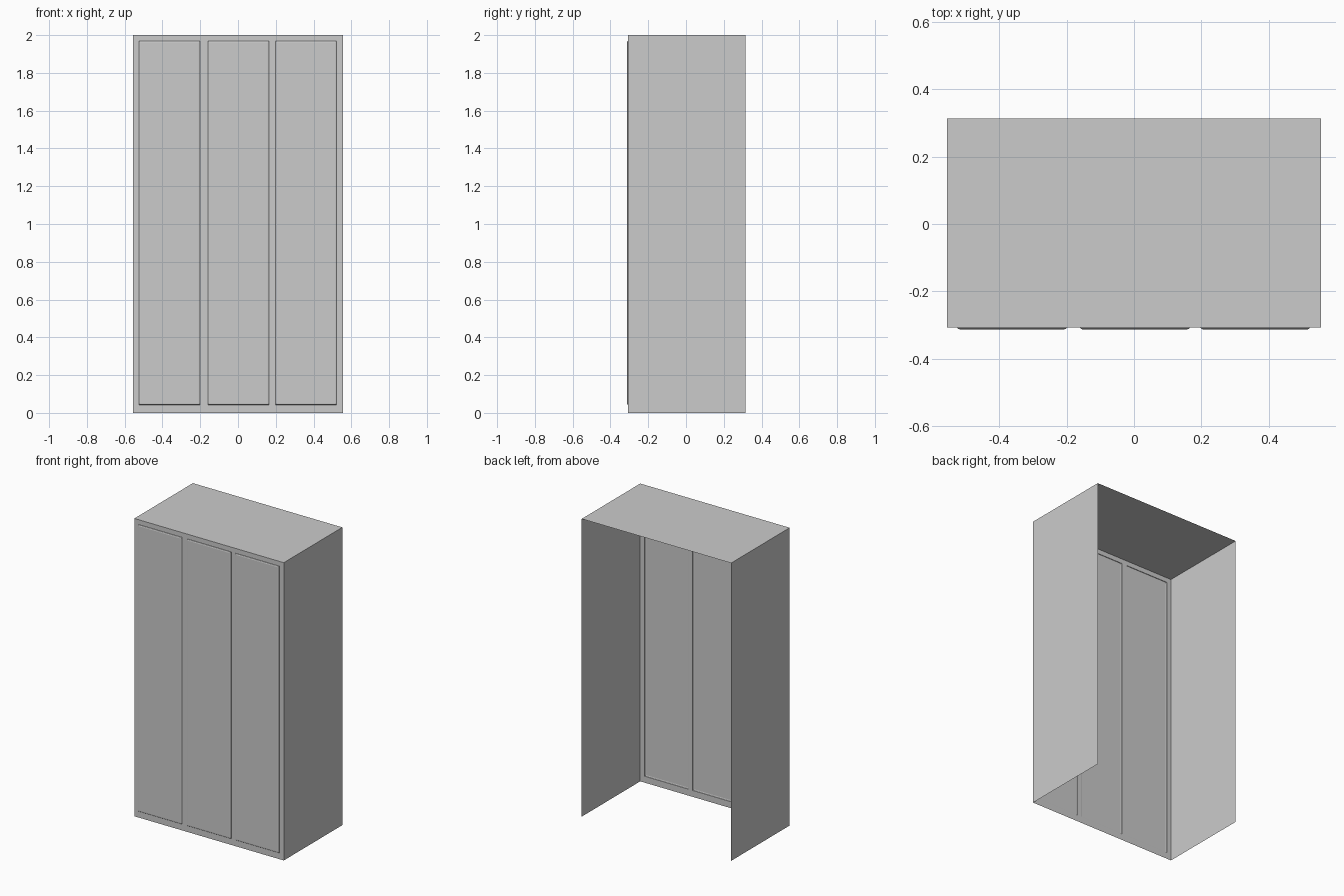
import bpy
import bmesh

cube = bpy.data.objects.get("Cube")
if cube:
    bpy.data.objects.remove(cube, do_unlink=True)

HALF_W, HEIGHT = 0.555, 2.0
FRONT, BACK = -0.307, 0.314
DOOR_X = [(-0.524, -0.2), (-0.16, 0.165), (0.198, 0.522)]
DOOR_Z = (0.043, 1.968)

grey = bpy.data.materials.new("light grey")
grey.use_nodes = True
grey.diffuse_color = (0.6, 0.6, 0.6, 1)
grey.node_tree.nodes["Principled BSDF"].inputs["Base Color"].default_value = (0.6, 0.6, 0.6, 1)


def finish(name, bm):
    mesh = bpy.data.meshes.new(name)
    bm.to_mesh(mesh)
    bm.free()
    mesh.materials.append(grey)
    obj = bpy.data.objects.new(name, mesh)
    bpy.context.collection.objects.link(obj)
    return obj


def sheet(name, corners):
    bm = bmesh.new()
    bm.faces.new([bm.verts.new(c) for c in corners])
    return finish(name, bm)


# Thin side and top sheets; the back and the underside stay open
sheet("left_side", [(HALF_W, FRONT, 0), (HALF_W, BACK, 0),
                    (HALF_W, BACK, HEIGHT), (HALF_W, FRONT, HEIGHT)])
sheet("right_side", [(-HALF_W, BACK, 0), (-HALF_W, FRONT, 0),
                     (-HALF_W, FRONT, HEIGHT), (-HALF_W, BACK, HEIGHT)])
sheet("top", [(-HALF_W, FRONT, HEIGHT), (HALF_W, FRONT, HEIGHT),
              (HALF_W, BACK, HEIGHT), (-HALF_W, BACK, HEIGHT)])

# Front sheet, divided into a frame and three door cells
bm = bmesh.new()
xs = [-HALF_W] + [x for pair in DOOR_X for x in pair] + [HALF_W]
zs = [0, *DOOR_Z, HEIGHT]
grid = [[bm.verts.new((x, FRONT, z)) for z in zs] for x in xs]
doors = []
for i in range(len(xs) - 1):
    for j in range(len(zs) - 1):
        face = bm.faces.new((grid[i][j], grid[i + 1][j],
                             grid[i + 1][j + 1], grid[i][j + 1]))
        if j == 1 and i % 2 == 1:
            doors.append(face)
bm.normal_update()

# Doors pressed forward with a small rounded rim
for width, rise in [(0.0005, 0.003), (0.0025, 0.002), (0.005, 0.001)]:
    bmesh.ops.inset_individual(bm, faces=doors, thickness=width,
                               depth=rise, use_even_offset=True)
    bm.normal_update()
finish("front_with_doors", bm)
